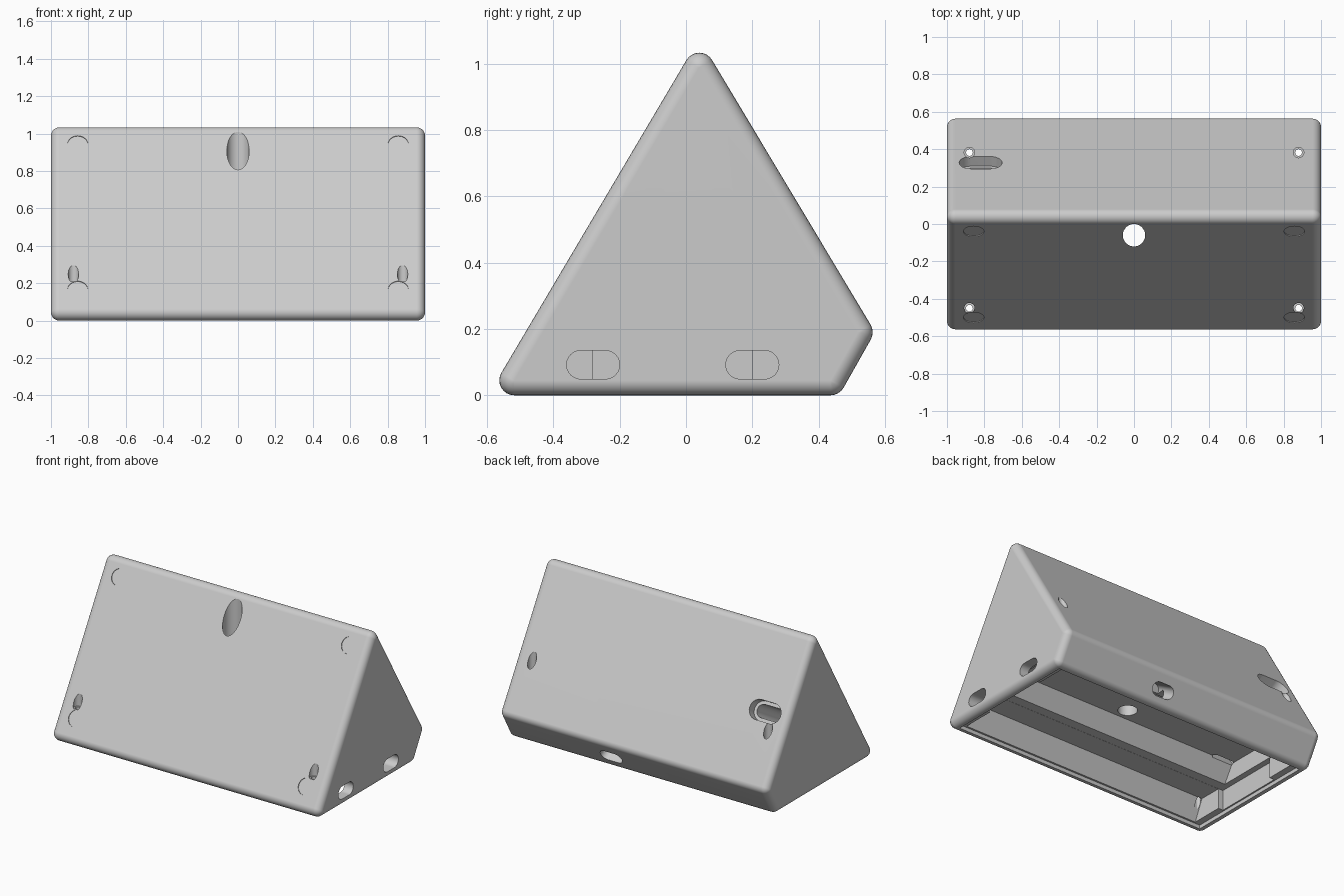
import bpy, bmesh, math
from mathutils import Matrix, Vector

cube = bpy.data.objects.get("Cube")
if cube:
    bpy.data.objects.remove(cube, do_unlink=True)

grey = bpy.data.materials.new("light_grey_plastic")
grey.use_nodes = True
colour = (0.6, 0.6, 0.6, 1)
grey.diffuse_color = colour
grey.node_tree.nodes["Principled BSDF"].inputs["Base Color"].default_value = colour

R = 0.045                                    # edge rounding radius
CORNERS = [(-0.518, R), (0.04, 0.988), (0.518, 0.19), (0.436, R)]


def to_object(bm, name):
    bmesh.ops.recalc_face_normals(bm, faces=bm.faces)
    mesh = bpy.data.meshes.new(name)
    bm.to_mesh(mesh)
    bm.free()
    mesh.materials.append(grey)
    obj = bpy.data.objects.new(name, mesh)
    bpy.context.collection.objects.link(obj)
    return obj


def extrude(points, vec, name):
    """Solid made by sweeping a flat outline along a vector."""
    bm = bmesh.new()
    face = bm.faces.new([bm.verts.new(p) for p in points])
    swept = bmesh.ops.extrude_face_region(bm, geom=[face])["geom"]
    bmesh.ops.translate(bm, vec=vec, verts=[v for v in swept if isinstance(v, bmesh.types.BMVert)])
    return to_object(bm, name)


def side_prism(profile, half, name):
    return extrude([(-half, y, z) for y, z in profile], (2 * half, 0, 0), name)


def box(y0, y1, z0, z1, half, name):
    return side_prism([(y0, z0), (y1, z0), (y1, z1), (y0, z1)], half, name)


def stadium(centre, u, v, width, height, depth, name, steps=12):
    """Round-ended slot; u is its long direction, v its short one."""
    c, u, v = Vector(centre), Vector(u), Vector(v)
    r, s = height / 2, (width - height) / 2
    pts = []
    for side in (1, -1):
        for i in range(steps + 1):
            a = math.pi * (i / steps - 0.5)
            pts.append(c + side * (u * (s + r * math.cos(a)) + v * r * math.sin(a)))
    n = u.cross(v)
    return extrude([p - n * depth for p in pts], n * 2 * depth, name)


def cylinder(centre, axis, radius, depth, name):
    bm = bmesh.new()
    turn = Vector((0, 0, 1)).rotation_difference(Vector(axis)).to_matrix().to_4x4()
    bmesh.ops.create_cone(bm, cap_ends=True, segments=32, radius1=radius, radius2=radius,
                          depth=depth, matrix=Matrix.Translation(centre) @ turn)
    return to_object(bm, name)


# Rounded wedge body: hull around a ball in each corner
bm = bmesh.new()
for x in (-1 + R, 1 - R):
    for y, z in CORNERS:
        place = Matrix.Translation((x, y, z)) @ Matrix.Rotation(math.pi / 2, 4, 'Y')
        bmesh.ops.create_uvsphere(bm, u_segments=24, v_segments=12, radius=R, matrix=place)
hull = bmesh.ops.convex_hull(bm, input=bm.verts)
inside = {g for key in ("geom_interior", "geom_unused") for g in hull[key]
          if isinstance(g, bmesh.types.BMVert)}
bmesh.ops.delete(bm, geom=list(inside), context='VERTS')
bmesh.ops.dissolve_limit(bm, angle_limit=0.01, verts=bm.verts, edges=bm.edges)
body = to_object(bm, "wedge_case")

# Face directions
front_up = Vector((0, 0.558, 0.943)).normalized()
front_out = Vector((0, -front_up.z, front_up.y))
back_up = Vector((0, -0.478, 0.798)).normalized()
back_out = Vector((0, back_up.z, -back_up.y))
chamfer_up = Vector((0, 0.082, 0.145)).normalized()
X = Vector((1, 0, 0))


def front_point(x, y):
    base = Vector((x, CORNERS[0][0], CORNERS[0][1])) + front_out * R
    return base + front_up * ((y - base.y) / front_up.y)


def back_point(x, y):
    base = Vector((x, CORNERS[2][0], CORNERS[2][1])) + back_out * R
    return base + back_up * ((y - base.y) / back_up.y)


cutters = [
    # Underside: lid recess, stepped cavity, widened bay between the corner posts
    box(-0.51, 0.425, -0.1, 0.025, 0.945, "lid_recess"),
    side_prism([(-0.5, -0.1), (-0.5, 0.02), (-0.435, 0.16), (0.42, 0.16), (0.42, -0.1)],
               0.9, "lower_cavity"),
    side_prism([(-0.28, -0.1), (-0.28, 0.1), (-0.215, 0.16), (-0.145, 0.275),
                (0.28, 0.275), (0.35, 0.16), (0.2, 0.1), (0.2, -0.1)], 0.895, "upper_cavity"),
    box(-0.28, 0.2, -0.1, 0.161, 0.935, "side_bay"),
    # Vertical hole through the front face
    cylinder((0, -0.06, 0.6), (0, 0, 1), 0.06, 1.4, "viewing_hole"),
    # Cable holes in one end and the lower back edge
    stadium((1, -0.28, 0.092), (0, 1, 0), (0, 0, 1), 0.16, 0.086, 0.15, "end_hole_front"),
    stadium((1, 0.2, 0.092), (0, 1, 0), (0, 0, 1), 0.16, 0.086, 0.15, "end_hole_back"),
    stadium((0.2, 0.5, 0.092), X, chamfer_up, 0.16, 0.086, 0.15, "back_hole"),
    # Stepped slot in the back face
    stadium(back_point(-0.82, 0.328), X, back_up, 0.23, 0.128, 0.06, "slot_mouth"),
    stadium(back_point(-0.82, 0.328) - back_out * 0.28, X, back_up, 0.19, 0.085, 0.3, "slot_passage"),
]
for x in (-0.88, 0.88):
    # Counterbored screw holes
    for y in (-0.45, 0.382):
        cutters.append(cylinder((x, y, 0.4), (0, 0, 1), 0.018, 1.4, "screw_hole"))
        cutters.append(cylinder((x, y, 0.91), (0, 0, 1), 0.028, 1.4, "screw_head"))
    # Shallow round seats on the front face
    for y in (-0.04, -0.5):
        cutters.append(cylinder(front_point(math.copysign(0.857, x), y), front_out,
                                0.055, 0.01, "round_seat"))

bpy.context.view_layer.objects.active = body
for cutter in cutters:
    cutter.hide_render = True
    mod = body.modifiers.new("cut", 'BOOLEAN')
    mod.operation = 'DIFFERENCE'
    mod.solver = 'EXACT'
    mod.object = cutter
    bpy.ops.object.modifier_apply(modifier=mod.name)
    bpy.data.objects.remove(cutter, do_unlink=True)

# Smooth rounded edges, flat faces
bpy.ops.object.select_all(action='DESELECT')
body.select_set(True)
bpy.ops.object.shade_smooth_by_angle(angle=math.radians(30))
weighted = body.modifiers.new("flat_faces", 'WEIGHTED_NORMAL')
weighted.keep_sharp = True
